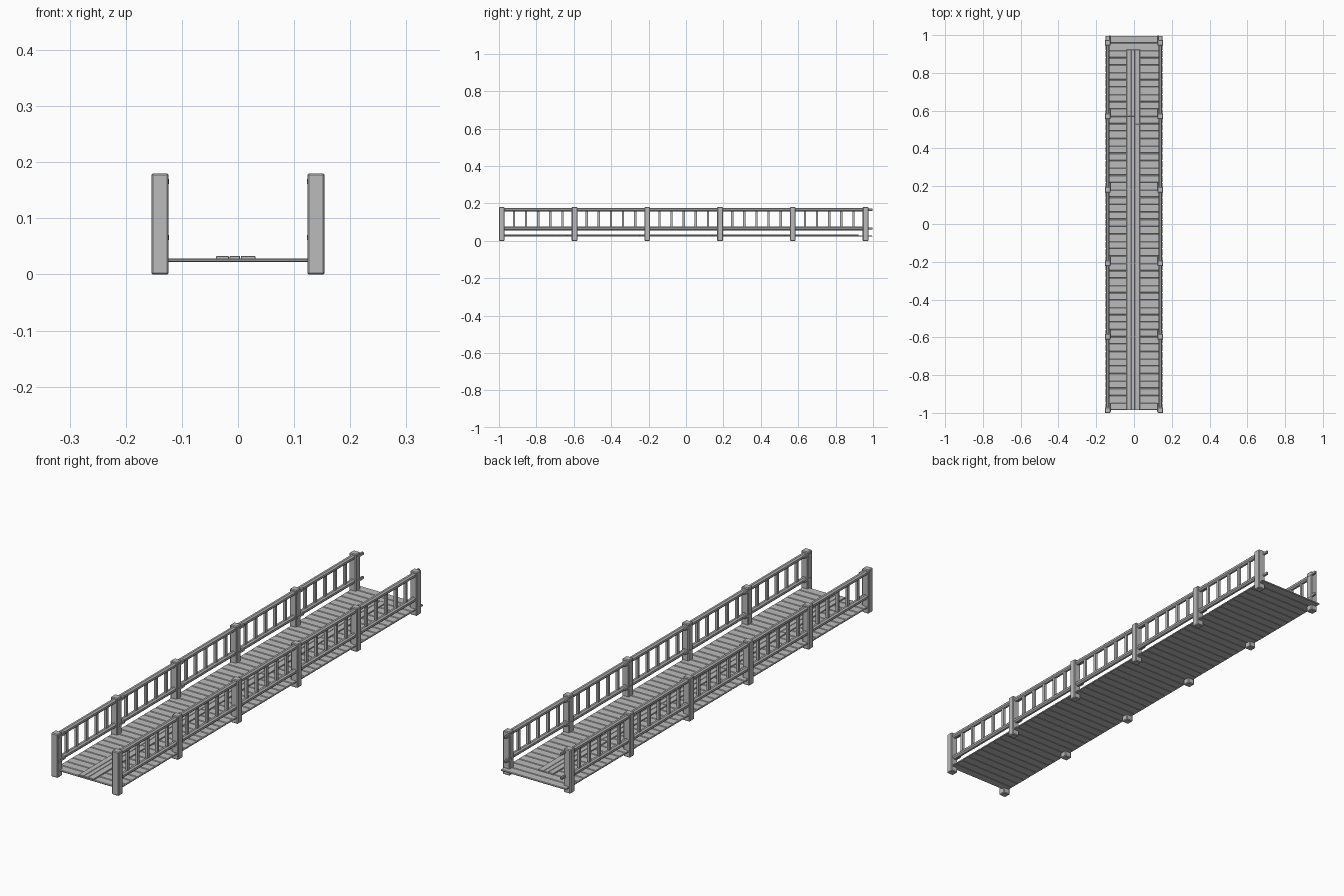
import bpy, bmesh, math
from mathutils import Matrix, Vector

cube = bpy.data.objects.get("Cube")
if cube:
    bpy.data.objects.remove(cube, do_unlink=True)

GREY = (0.5, 0.5, 0.5, 1)
mat = bpy.data.materials.new("plain grey")
mat.use_nodes = True
mat.diffuse_color = GREY
mat.node_tree.nodes["Principled BSDF"].inputs["Base Color"].default_value = GREY


def add_box(bm, x, y, z):
    """Add a box spanning the three (low, high) ranges."""
    size = [b - a for a, b in (x, y, z)]
    centre = Vector([(a + b) / 2 for a, b in (x, y, z)])
    bmesh.ops.create_cube(
        bm, size=1, matrix=Matrix.Translation(centre) @ Matrix.Diagonal((*size, 1)))


def add_rod(bm, x, y, z, radius):
    """Add an eight-sided rod running along y."""
    matrix = (Matrix.Translation((x, sum(y) / 2, z))
              @ Matrix.Rotation(math.pi / 2, 4, "X") @ Matrix.Rotation(math.pi / 8, 4, "Z"))
    bmesh.ops.create_cone(bm, cap_ends=True, segments=8, radius1=radius,
                          radius2=radius, depth=y[1] - y[0], matrix=matrix)


def finish(bm, name, bevel=0):
    mesh = bpy.data.meshes.new(name)
    bm.to_mesh(mesh)
    bm.free()
    obj = bpy.data.objects.new(name, mesh)
    bpy.context.collection.objects.link(obj)
    mesh.materials.append(mat)
    if bevel:
        mod = obj.modifiers.new("worn edges", "BEVEL")
        mod.width = bevel
        mod.segments = 1
    return obj


BAY = 0.389
POSTS = [-0.985 + BAY * i for i in range(6)]
RAIL_HEIGHTS = (0.066, 0.166)

for side, sign in (("left", 1), ("right", -1)):
    x = 0.139 * sign

    # Square posts
    bm = bmesh.new()
    for y in POSTS:
        add_box(bm, (x - 0.0155, x + 0.0155), (y - 0.015, y + 0.015), (0, 0.18))
    finish(bm, side + "_posts", 0.003)

    # Round rails
    bm = bmesh.new()
    for z in RAIL_HEIGHTS:
        add_rod(bm, x, (POSTS[0], POSTS[-1]), z, 0.0105)
    finish(bm, side + "_rails")

    # Upright bars in every bay
    bm = bmesh.new()
    for start in POSTS[:-1]:
        for i in range(1, 6):
            y = start + BAY * i / 6
            add_box(bm, (x - 0.005, x + 0.005), (y - 0.006, y + 0.006), RAIL_HEIGHTS)
    finish(bm, side + "_balusters")

    # Narrow rail tongues lapping the inner face of each post
    bm = bmesh.new()
    for y in POSTS:
        for z in RAIL_HEIGHTS:
            inner = 0.128 * sign
            add_box(bm, (inner - 0.005, inner + 0.005), (y - 0.01, y + 0.038),
                    (z - 0.006, z + 0.006))
    finish(bm, side + "_rail_tongues", 0.002)

# Cross planks of the deck
START, END, COUNT = -0.985, 0.998, 51
PITCH = (END - START) / COUNT
bm = bmesh.new()
for i in range(COUNT):
    y = START + PITCH * i
    add_box(bm, (-0.15, 0.15), (y, y + PITCH - 0.002), (0.022, 0.0285))
finish(bm, "deck_planks", 0.002)

# Thin core closing the joints between planks
bm = bmesh.new()
add_box(bm, (-0.149, 0.149), (START + 0.001, END - 0.003), (0.0235, 0.0255))
finish(bm, "deck_core")

# Lengthwise walking boards along the middle
bm = bmesh.new()
for i in range(5):
    y = START + BAY * i
    end = min(y + BAY, 0.925)
    if i == 4:
        end = 0.925
    for low, high, shift in ((-0.039, -0.016, 0), (-0.015, 0.004, 0), (0.005, 0.031, -0.04)):
        first = y if i == 0 else y + shift
        last = end if i == 4 else end + shift
        add_box(bm, (low, high), (first, last - 0.002), (0.027, 0.033))
finish(bm, "walking_boards", 0.001)
